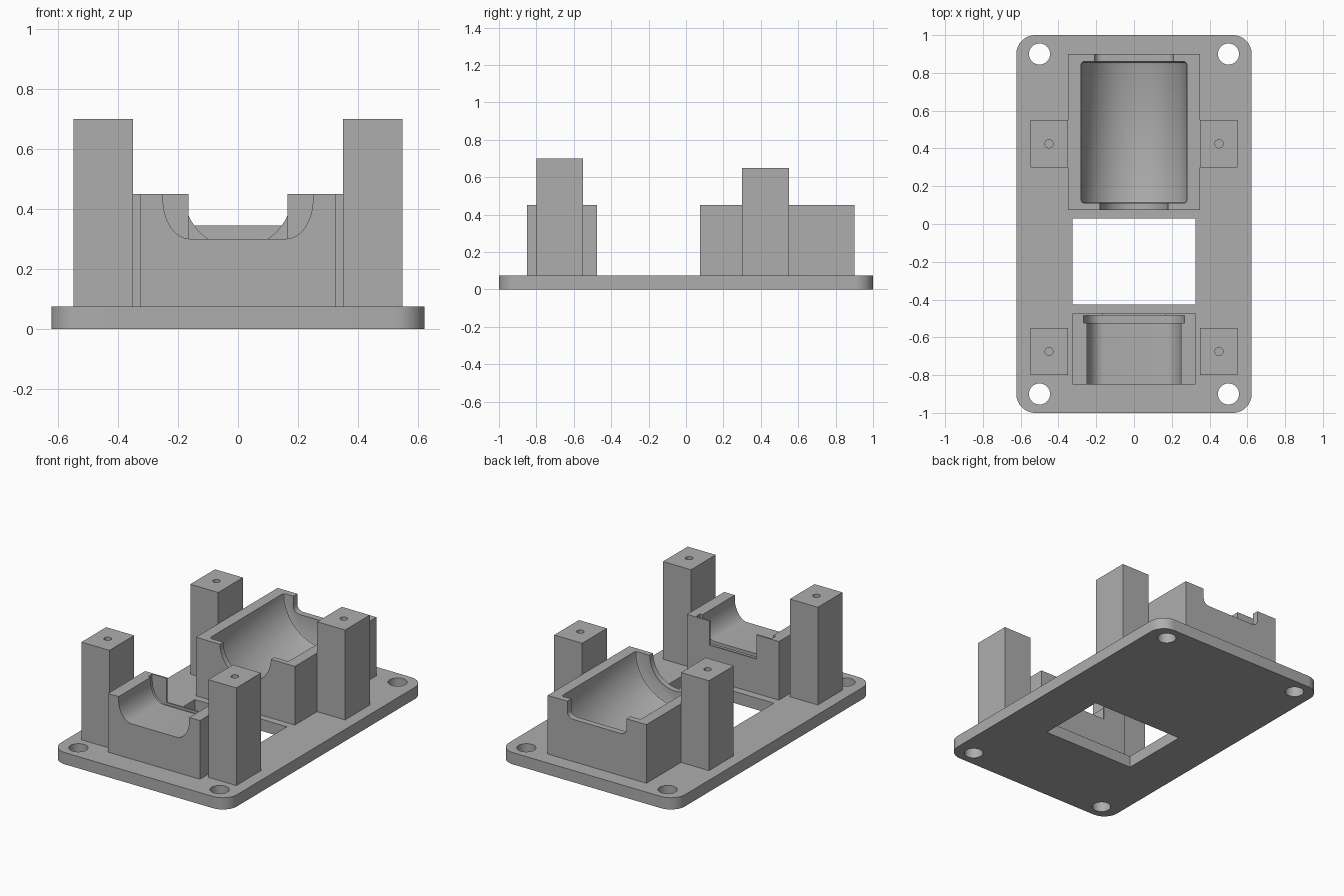
import bpy, bmesh, math
from mathutils import Vector

if "Cube" in bpy.data.objects:
    bpy.data.objects.remove(bpy.data.objects["Cube"])

grey = bpy.data.materials.new("plain grey")
grey.diffuse_color = (0.42, 0.42, 0.42, 1)
grey.use_nodes = True
grey.node_tree.nodes["Principled BSDF"].inputs["Base Color"].default_value = grey.diffuse_color


def make(name, rings):
    """Closed solid from a stack of equal-length point rings."""
    bm = bmesh.new()
    loops = [[bm.verts.new(p) for p in ring] for ring in rings]
    n = len(loops[0])
    for a, b in zip(loops, loops[1:]):
        for i in range(n):
            j = (i + 1) % n
            bm.faces.new((a[i], a[j], b[j], b[i]))
    bm.faces.new(loops[0])
    bm.faces.new(loops[-1])
    bmesh.ops.recalc_face_normals(bm, faces=bm.faces)
    me = bpy.data.meshes.new(name)
    bm.to_mesh(me)
    bm.free()
    me.materials.append(grey)
    ob = bpy.data.objects.new(name, me)
    bpy.context.collection.objects.link(ob)
    return ob


def box(name, x0, x1, y0, y1, z0, z1):
    return make(name, [[(x0, y0, z), (x1, y0, z), (x1, y1, z), (x0, y1, z)] for z in (z0, z1)])


def prism_y(name, pts, y0, y1):
    return make(name, [[(x, y, z) for x, z in pts] for y in (y0, y1)])


def rod_z(name, x, y, r, z0, z1, n=32):
    t = [2 * math.pi * i / n for i in range(n)]
    return make(name, [[(x + r * math.cos(a), y + r * math.sin(a), z) for a in t] for z in (z0, z1)])


def lathe_y(name, profile, zc, n=72):
    t = [2 * math.pi * i / n for i in range(n)]
    return make(name, [[(r * math.cos(a), y, zc + r * math.sin(a)) for a in t] for y, r in profile])


def channel(w, floor, rx, rz, n=12):
    """U-shaped cutter outline, open upward, with rounded bottom corners."""
    half = [(w, 0.6)]
    for i in range(n + 1):
        a = math.pi / 2 * i / n
        half.append((w - rx + rx * math.cos(a), floor + rz - rz * math.sin(a)))
    return half + [(-x, z) for x, z in reversed(half)]


def cut(ob, *cutters):
    for c in cutters:
        m = ob.modifiers.new("cut", 'BOOLEAN')
        m.operation = 'DIFFERENCE'
        m.solver = 'EXACT'
        m.object = c
        bpy.context.view_layer.objects.active = ob
        bpy.ops.object.modifier_apply(modifier=m.name)
        bpy.data.objects.remove(c, do_unlink=True)


def smooth(ob):
    bpy.ops.object.select_all(action='DESELECT')
    ob.select_set(True)
    bpy.context.view_layer.objects.active = ob
    bpy.ops.object.shade_smooth_by_angle(angle=math.radians(30))


# Base plate with rounded corners, screw holes and window
R, T, TOP = 0.1, 0.075, 0.45
outline = []
for k, (sx, sy) in enumerate([(1, 1), (-1, 1), (-1, -1), (1, -1)]):
    for i in range(13):
        a = math.pi / 2 * (k + i / 12)
        outline.append((sx * (0.623 - R) + R * math.cos(a), sy * (1 - R) + R * math.sin(a)))
base = make("base_plate", [[(x, y, z) for x, y in outline] for z in (0, T)])
cut(base, box("window", -0.325, 0.325, -0.425, 0.03, -0.1, 0.2),
    *[rod_z("hole", sx * 0.5, sy * 0.9, 0.056, -0.1, 0.2) for sx in (-1, 1) for sy in (-1, 1)])
smooth(base)

# Front cradle: rounded channel, wider groove, thin end wall with a gap
front = box("front_cradle", -0.325, 0.325, -0.85, -0.475, T, TOP)
cut(front,
    prism_y("channel", channel(0.25, 0.30, 0.09, 0.13), -0.95, -0.51),
    prism_y("groove", channel(0.268, 0.28, 0.095, 0.135), -0.525, -0.485),
    box("gap", -0.165, 0.165, -0.50, -0.40, 0.295, 0.6))
smooth(front)

# Rear cradle: half-round trough, round front opening, flat rear opening
rear = box("rear_cradle", -0.35, 0.35, 0.075, 0.9, T, TOP)
f = 0.015
cut(rear,
    lathe_y("trough", [(0.11, 0.28 - f), (0.11 + 0.3 * f, 0.28 - 0.3 * f), (0.11 + f, 0.28),
                       (0.86 - f, 0.28), (0.86 - 0.3 * f, 0.28 - 0.3 * f), (0.86, 0.28 - f)], TOP),
    lathe_y("front_opening", [(0.0, 0.18), (0.2, 0.18)], TOP),
    prism_y("rear_opening", channel(0.21, 0.345, 0.04, 0.04, 8), 0.8, 1.0))
smooth(rear)

# Four posts with pilot holes
for side, sx in (("left", -1), ("right", 1)):
    for end, y0, y1, h in (("front", -0.8, -0.55, 0.70), ("rear", 0.30, 0.55, 0.65)):
        xa, xb = sorted((sx * 0.35, sx * 0.548))
        post = box(f"{end}_{side}_post", xa, xb, y0, y1, T, h)
        cut(post, rod_z("pilot", sx * 0.45, (y0 + y1) / 2, 0.022, h - 0.2, h + 0.1, 24))
        smooth(post)
